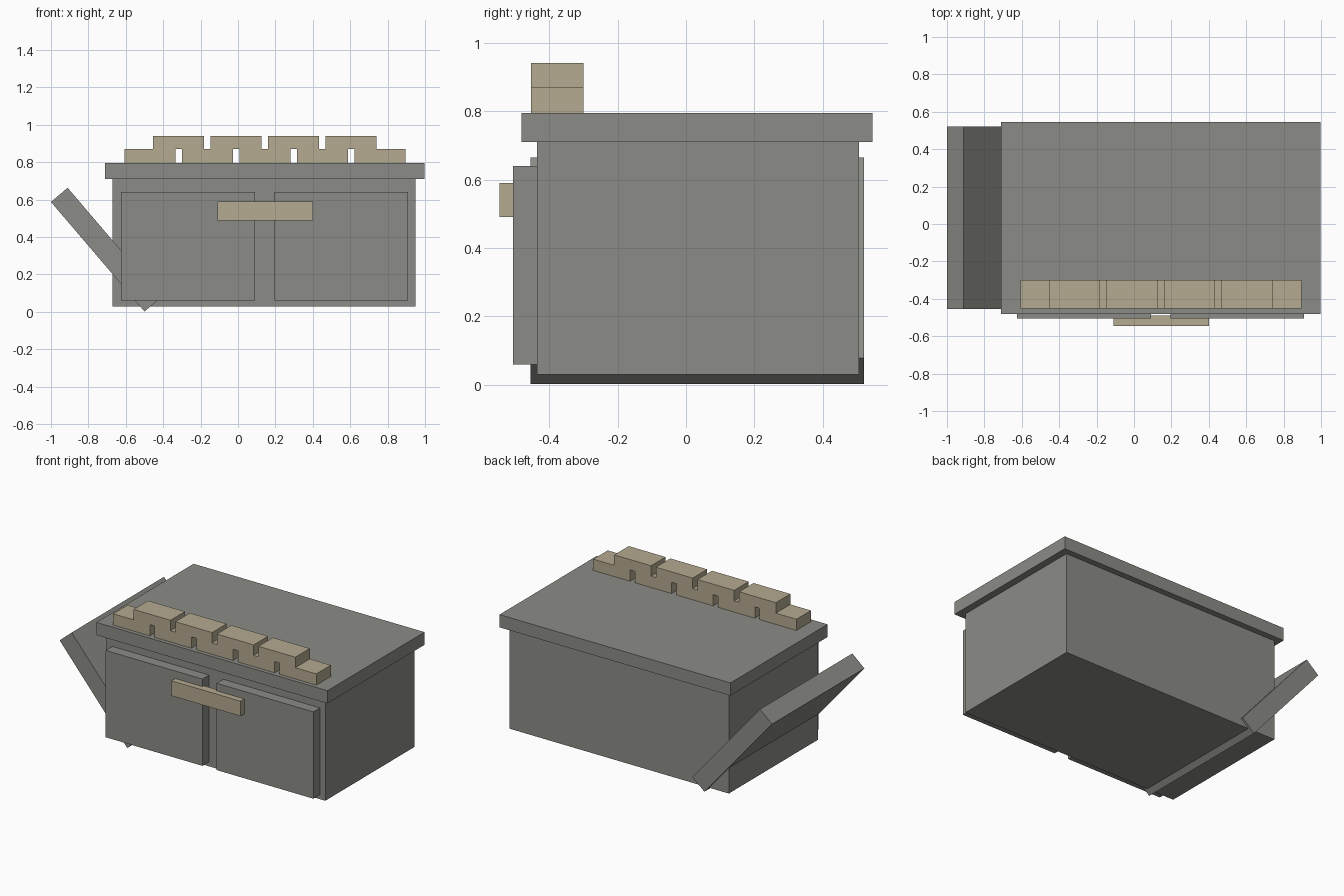
import bpy
import math
from mathutils import Matrix

default = bpy.data.objects.get("Cube")
if default:
    bpy.data.objects.remove(default, do_unlink=True)


def material(name, rgb):
    mat = bpy.data.materials.new(name)
    mat.use_nodes = True
    color = (*rgb, 1)
    mat.diffuse_color = color
    mat.node_tree.nodes["Principled BSDF"].inputs["Base Color"].default_value = color
    return mat


stone = material("grey_stone", (0.26, 0.265, 0.24))
bone = material("tan_bone", (0.46, 0.405, 0.28))


def box(name, xs, ys, zs, mat, tilt=0):
    """Box from its x, y and z ranges, tilted about the y axis."""
    center = [sum(r) / 2 for r in (xs, ys, zs)]
    size = [r[1] - r[0] for r in (xs, ys, zs)]
    bpy.ops.mesh.primitive_cube_add(size=1, location=center)
    obj = bpy.context.object
    obj.name = name
    obj.data.transform(Matrix.Diagonal((*size, 1)))
    obj.rotation_euler.y = math.radians(tilt)
    obj.data.materials.append(mat)
    return obj


# Chest body and overhanging lid
box("body", (-0.67, 0.95), (-0.435, 0.505), (0.03, 0.71), stone)
box("lid", (-0.71, 0.997), (-0.48, 0.545), (0.71, 0.795), stone)

# Two raised front panels and the bar across them
for side, x in (("right", -0.625), ("left", 0.195)):
    box(side + "_front_panel", (x, x + 0.715), (-0.505, -0.43), (0.06, 0.64), stone)
box("front_bar", (-0.11, 0.40), (-0.545, -0.49), (0.49, 0.59), bone)

# Slab leaning against the right side
cx, cz, length, thick = -0.7055, 0.333, 0.77, 0.117
box("leaning_slab", (cx - length / 2, cx + length / 2), (-0.455, 0.52),
    (cz - thick / 2, cz + thick / 2), stone, tilt=49.5)

# Two staggered rows of blocks on the lid
pitch, width = 0.3075, 0.272
for row, start, count, z in (("lower", -0.606, 5, 0.795), ("upper", -0.454, 4, 0.87)):
    for i in range(count):
        x = start + i * pitch
        box(f"{row}_block_{i + 1}", (x, x + width), (-0.453, -0.30),
            (z, z + (0.075 if row == "lower" else 0.07)), bone)
